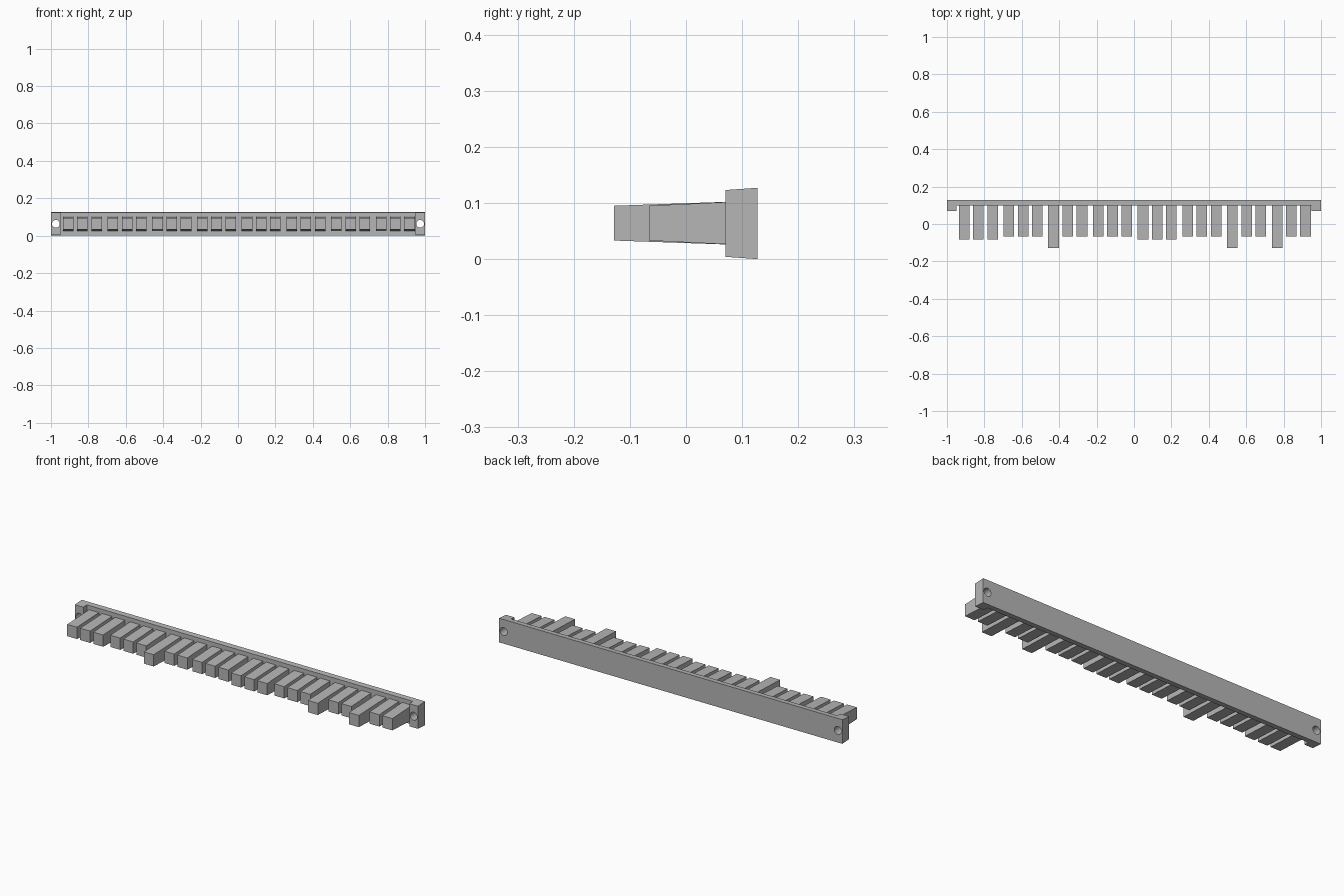
import bpy, bmesh, math

cube = bpy.data.objects.get("Cube")
if cube:
    bpy.data.objects.remove(cube, do_unlink=True)

grey = bpy.data.materials.new("plain_grey")
grey.use_nodes = True
colour = (0.47, 0.47, 0.47, 1)
grey.diffuse_color = colour
grey.node_tree.nodes["Principled BSDF"].inputs["Base Color"].default_value = colour


def drafted_prism(name, plan, z_range):
    """Extrude a plan outline upwards, with heights that depend on y."""
    bm = bmesh.new()
    low = [bm.verts.new((x, y, z_range(y)[0])) for x, y in plan]
    high = [bm.verts.new((x, y, z_range(y)[1])) for x, y in plan]
    bm.faces.new(low[::-1])
    bm.faces.new(high)
    n = len(plan)
    for i in range(n):
        j = (i + 1) % n
        bm.faces.new((low[i], low[j], high[j], high[i]))
    bmesh.ops.recalc_face_normals(bm, faces=bm.faces)
    mesh = bpy.data.meshes.new(name)
    bm.to_mesh(mesh)
    bm.free()
    obj = bpy.data.objects.new(name, mesh)
    bpy.context.collection.objects.link(obj)
    mesh.materials.append(grey)
    return obj


# Mounting rail with a forward foot at each end
BACK, BAR_FRONT, FOOT_FRONT, INNER = 0.127, 0.098, 0.07, 0.95
half = [(INNER, BAR_FRONT), (INNER, FOOT_FRONT), (1, FOOT_FRONT), (1, BACK)]
plan = half + [(-x, y) for x, y in reversed(half)]


def rail_z(y):
    inset = 0.004 * (BACK - y) / (BACK - FOOT_FRONT)
    return inset, 0.127 - inset


rail = drafted_prism("mounting_rail", plan, rail_z)

# Screw holes through both feet
for side in (-1, 1):
    bpy.ops.mesh.primitive_cylinder_add(
        vertices=20, radius=0.021, depth=0.2,
        location=(side * 0.974, 0.1, 0.0635), rotation=(math.pi / 2, 0, 0))
    cutter = bpy.context.object
    cutter.name = "hole_cutter"
    cutter.hide_render = True
    cutter.data.materials.append(grey)
    cut = rail.modifiers.new("screw_hole", 'BOOLEAN')
    cut.operation = 'DIFFERENCE'
    cut.solver = 'EXACT'
    cut.object = cutter
    bpy.context.view_layer.objects.active = rail
    bpy.ops.object.modifier_apply(modifier=cut.name)
    bpy.data.objects.remove(cutter, do_unlink=True)

# Row of tapering teeth in groups of three
FRONTS = {"S": -0.066, "M": -0.084, "L": -0.128}
GROUPS = ["MMM", "SSS", "LSS", "SSS", "MMM", "SSS", "LSS", "LSS"]
ROOT, HALF_WIDTH = 0.1, 0.0285
for g, group in enumerate(GROUPS):
    for k, size in enumerate(group):
        x = -0.908 + g * 0.239 + k * 0.076
        front = FRONTS[size]

        def tooth_z(y):
            grow = 0.008 * (y - front) / (ROOT - front)
            return 0.033 - grow, 0.095 + grow

        left, right = x - HALF_WIDTH, x + HALF_WIDTH
        drafted_prism(f"tooth_{g * 3 + k + 1}",
                      [(left, front), (right, front), (right, ROOT), (left, ROOT)],
                      tooth_z)
